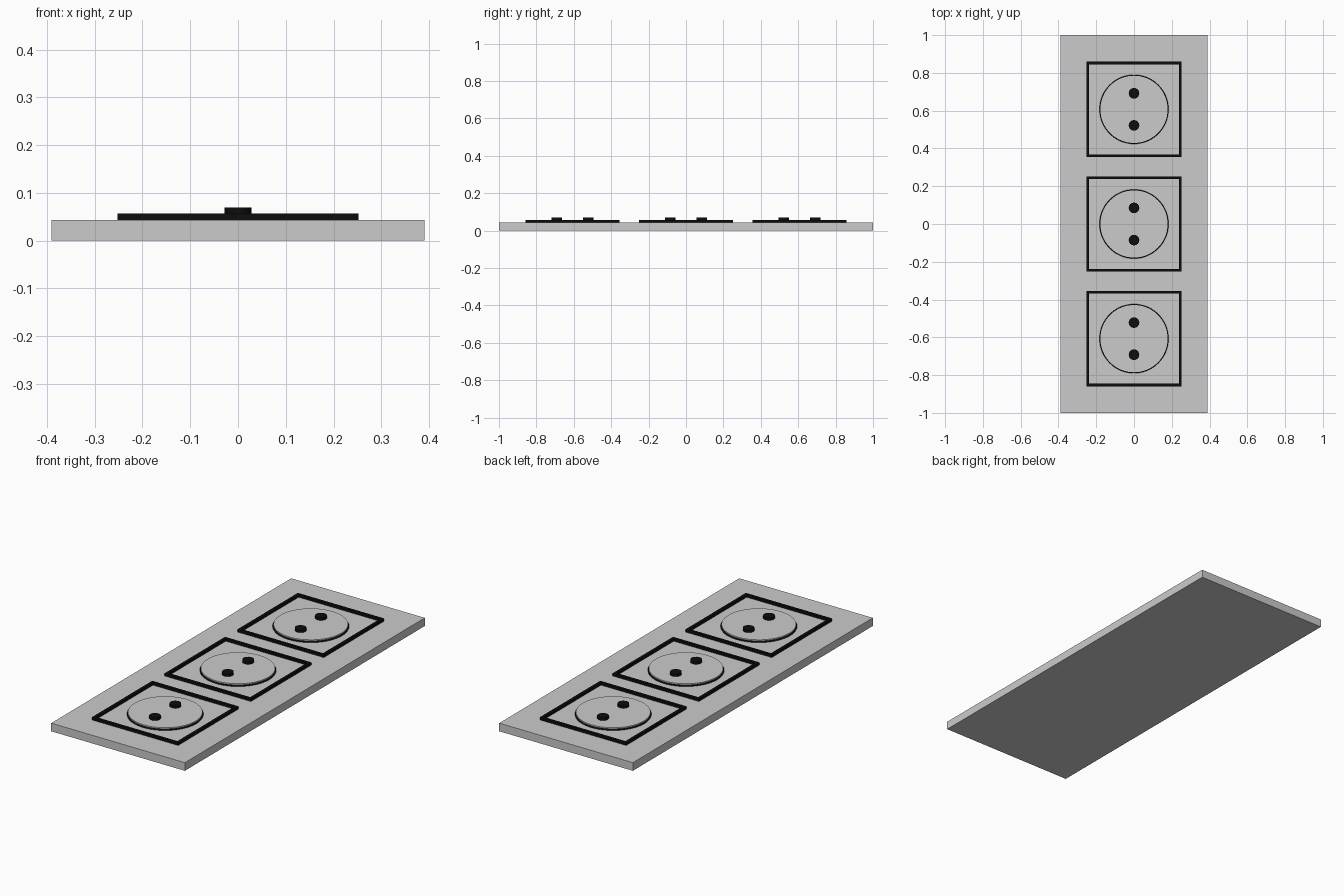
import bpy, bmesh, math

if "Cube" in bpy.data.objects:
    bpy.data.objects.remove(bpy.data.objects["Cube"])

black = bpy.data.materials.new("black_plastic")
black.diffuse_color = (0.004, 0.004, 0.004, 1)
black.use_nodes = True
black.node_tree.nodes["Principled BSDF"].inputs["Base Color"].default_value = black.diffuse_color
PLATE_TOP = 0.043


def box(name, size, loc):
    bpy.ops.mesh.primitive_cube_add(size=1, location=loc)
    ob = bpy.context.object
    ob.name = name
    ob.scale = size
    bpy.ops.object.transform_apply(location=False, rotation=False, scale=True)
    return ob


def cylinder(name, radius, z0, z1, y, sides):
    bpy.ops.mesh.primitive_cylinder_add(vertices=sides, radius=radius, depth=z1 - z0,
                                        location=(0, y, (z0 + z1) / 2))
    ob = bpy.context.object
    ob.name = name
    bpy.ops.object.shade_smooth_by_angle(angle=math.radians(30))
    return ob


def square_frame(name, half, width, z0, z1, y):
    # Closed square ring with mitred corners
    bm = bmesh.new()
    profile = [(half, z0), (half, z1), (half - width, z1), (half - width, z0)]
    corners = [(1, 1), (-1, 1), (-1, -1), (1, -1)]
    loops = [[bm.verts.new((sx * r, sy * r, z)) for r, z in profile] for sx, sy in corners]
    for i in range(4):
        a, b = loops[i], loops[(i + 1) % 4]
        for j in range(4):
            k = (j + 1) % 4
            bm.faces.new((a[j], b[j], b[k], a[k]))
    bmesh.ops.recalc_face_normals(bm, faces=bm.faces)
    mesh = bpy.data.meshes.new(name)
    bm.to_mesh(mesh)
    bm.free()
    ob = bpy.data.objects.new(name, mesh)
    ob.location.y = y
    bpy.context.collection.objects.link(ob)
    return ob


# Back plate
box("wall_plate", (0.78, 2.0, PLATE_TOP), (0, 0, PLATE_TOP / 2))

# Three sockets: black frame, round face, black ring at its foot, two contacts
for n, y in enumerate((-0.607, 0, 0.607), 1):
    frame = square_frame(f"socket_frame_{n}", 0.252, 0.014, PLATE_TOP - 0.002, 0.057, y)
    frame.data.materials.append(black)

    cylinder(f"socket_face_{n}", 0.178, PLATE_TOP - 0.002, 0.056, y, 64)

    bpy.ops.mesh.primitive_torus_add(major_radius=0.178, minor_radius=0.005,
                                     major_segments=64, minor_segments=10,
                                     location=(0, y, 0.045))
    ring = bpy.context.object
    ring.name = f"face_ring_{n}"
    bpy.ops.object.shade_smooth_by_angle(angle=math.radians(50))
    ring.data.materials.append(black)

    for side, dy in (("lower", -0.085), ("upper", 0.085)):
        pin = cylinder(f"contact_{side}_{n}", 0.028, 0.05, 0.07, y + dy, 32)
        pin.data.materials.append(black)
